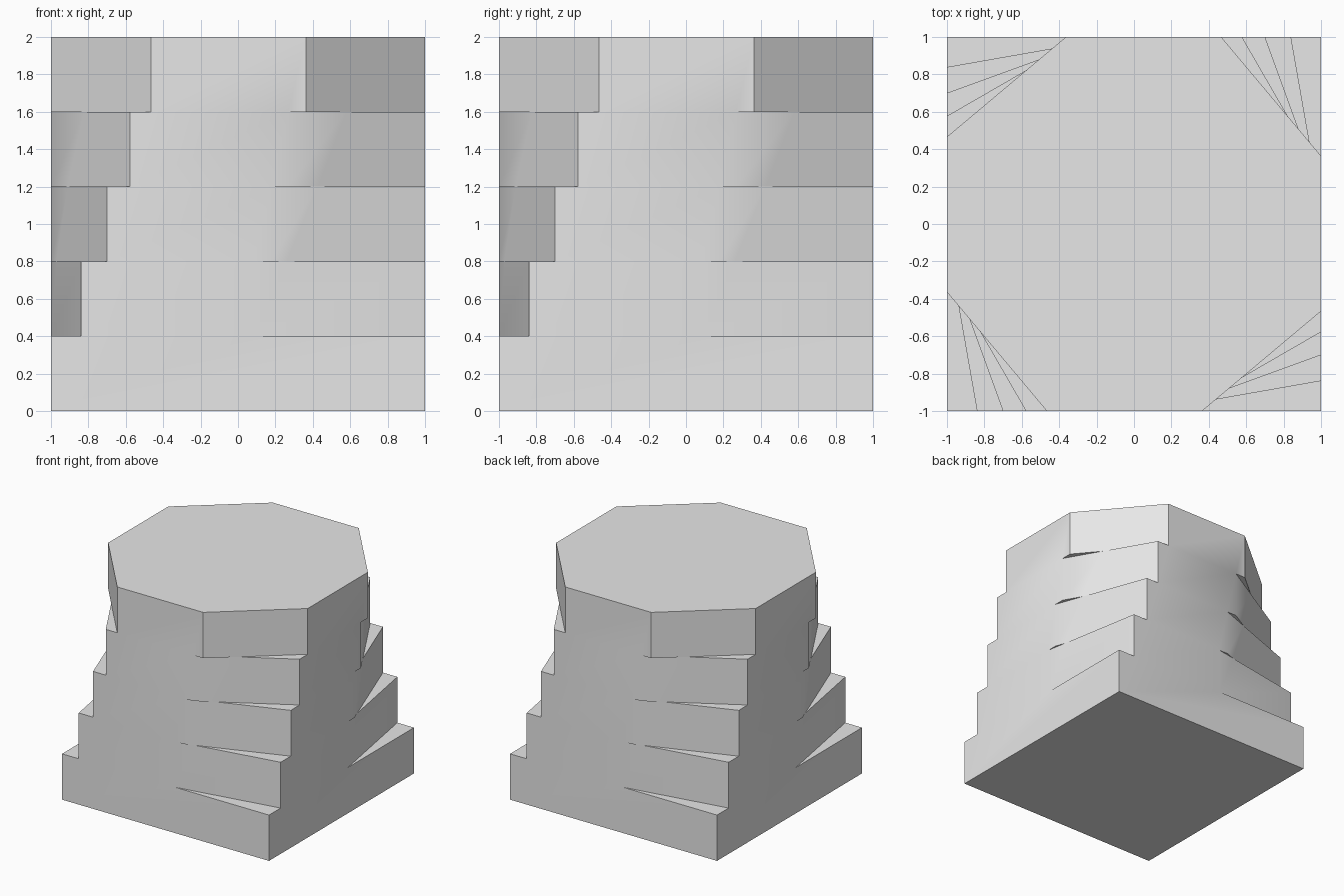
import bpy
import bmesh
from math import radians
from mathutils import Matrix

if "Cube" in bpy.data.objects:
    bpy.data.objects.remove(bpy.data.objects["Cube"], do_unlink=True)

STEP = 0.4        # height of one tier
TURN = 10         # degrees each tier is turned

grey = bpy.data.materials.new("plain grey")
grey.use_nodes = True
grey.diffuse_color = (0.8, 0.8, 0.8, 1)
grey.node_tree.nodes["Principled BSDF"].inputs["Base Color"].default_value = (0.8, 0.8, 0.8, 1)


def add_box(bm, lo, hi, turn=0):
    """Axis-aligned box between two corners, turned about z."""
    size = [b - a for a, b in zip(lo, hi)]
    mid = [(a + b) / 2 for a, b in zip(lo, hi)]
    verts = bmesh.ops.create_cube(bm, size=1)["verts"]
    for v in verts:
        v.co = [m + c * s for m, c, s in zip(mid, v.co, size)]
    bmesh.ops.rotate(bm, verts=verts, cent=(0, 0, 0),
                     matrix=Matrix.Rotation(radians(turn), 3, "Z"))


def make_object(name, bm):
    mesh = bpy.data.meshes.new(name)
    bm.to_mesh(mesh)
    bm.free()
    obj = bpy.data.objects.new(name, mesh)
    bpy.context.scene.collection.objects.link(obj)
    return obj


# Solid square block
bm = bmesh.new()
add_box(bm, (-1, -1, 0), (1, 1, 2))
block = make_object("twisted_block", bm)
block.data.materials.append(grey)

bpy.ops.object.select_all(action="DESELECT")
bpy.context.view_layer.objects.active = block
block.select_set(True)

# Each higher tier has its four corners trimmed by a further turned square
for tier in range(1, 5):
    bottom = tier * STEP
    top = 2.2 if tier == 4 else (tier + 1) * STEP
    bm = bmesh.new()
    for side in range(4):
        add_box(bm, (1, -0.9, bottom), (1.6, 0.9, top), tier * TURN + side * 90)
    cutter = make_object("corner_cutter", bm)
    cutter.hide_render = True
    cut = block.modifiers.new("corner trim", "BOOLEAN")
    cut.operation = "DIFFERENCE"
    cut.solver = "EXACT"
    cut.object = cutter
    bpy.ops.object.modifier_apply(modifier=cut.name)
    bpy.data.objects.remove(cutter, do_unlink=True)

# Merge leftover coplanar pieces
bm = bmesh.new()
bm.from_mesh(block.data)
bmesh.ops.remove_doubles(bm, verts=bm.verts, dist=0.0005)
bmesh.ops.dissolve_limit(bm, angle_limit=radians(0.5), verts=bm.verts, edges=bm.edges)
bm.to_mesh(block.data)
bm.free()

# Soft shading over shallow turns, crisp steps
bpy.ops.object.shade_smooth_by_angle(angle=radians(30.5))
